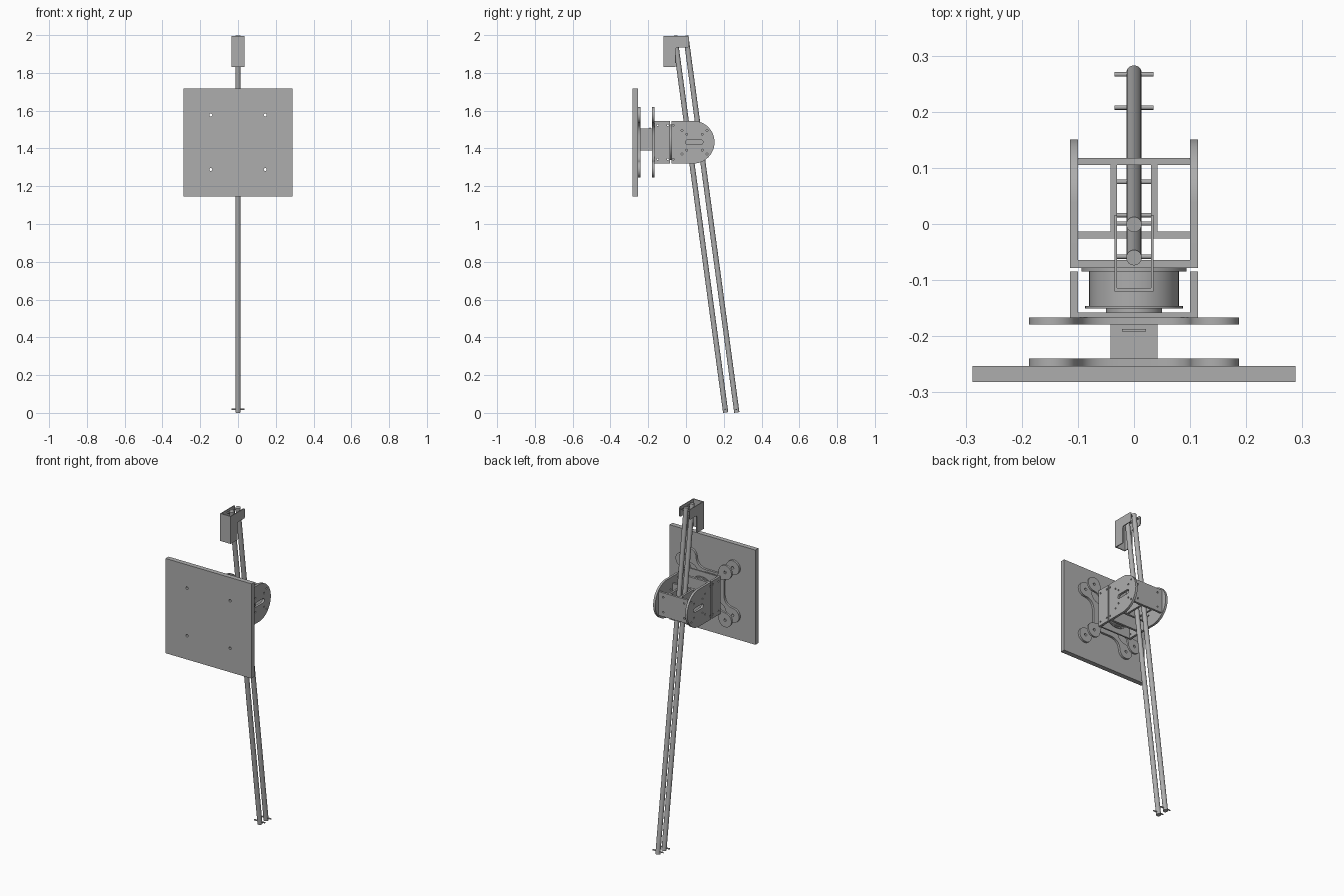
import bpy, bmesh
from math import sin, cos, pi, radians
from mathutils import Matrix, Vector

if "Cube" in bpy.data.objects:
    bpy.data.objects.remove(bpy.data.objects["Cube"])

grey = bpy.data.materials.new("plain grey")
grey.use_nodes = True
COLOUR = (0.42, 0.42, 0.42, 1)
grey.diffuse_color = COLOUR
grey.node_tree.nodes["Principled BSDF"].inputs["Base Color"].default_value = COLOUR

ZC = 1.433    # height of the head
HALF = 0.113  # half height of the head brackets


def add_object(name, bm):
    bmesh.ops.recalc_face_normals(bm, faces=bm.faces)
    mesh = bpy.data.meshes.new(name)
    bm.to_mesh(mesh)
    bm.free()
    mesh.materials.append(grey)
    obj = bpy.data.objects.new(name, mesh)
    bpy.context.collection.objects.link(obj)
    bpy.ops.object.select_all(action='DESELECT')
    bpy.context.view_layer.objects.active = obj
    obj.select_set(True)
    bpy.ops.object.shade_smooth_by_angle(angle=radians(35))
    return obj


def box(name, x, y, z):
    bm = bmesh.new()
    bmesh.ops.create_cube(bm, size=1)
    for v in bm.verts:
        v.co = [lo + (c + 0.5) * (hi - lo) for c, (lo, hi) in zip(v.co, (x, y, z))]
    return add_object(name, bm)


def rod(name, start, end, radius, sides=32):
    start, end = Vector(start), Vector(end)
    axis = end - start
    turn = axis.to_track_quat('Z', 'Y').to_matrix().to_4x4()
    bm = bmesh.new()
    bmesh.ops.create_cone(bm, cap_ends=True, segments=sides, radius1=radius, radius2=radius,
                          depth=axis.length, matrix=Matrix.Translation((start + end) / 2) @ turn)
    return add_object(name, bm)


def arc(cx, cy, r, a0, a1, n=16):
    return [(cx + r * cos(radians(a0 + (a1 - a0) * i / n)),
             cy + r * sin(radians(a0 + (a1 - a0) * i / n))) for i in range(n + 1)]


def hole(cx, cy, r):
    return arc(cx, cy, r, 0, 360)[:-1]


def plate(name, loops, axis, lo, hi):
    """Flat plate from an outline and holes, drawn in (y, z) for axis x or (x, z) for axis y."""
    curve = bpy.data.curves.new(name, 'CURVE')
    curve.dimensions = '2D'
    curve.fill_mode = 'BOTH'
    curve.extrude = (hi - lo) / 2
    for loop in loops:
        spline = curve.splines.new('POLY')
        spline.points.add(len(loop) - 1)
        for p, (a, b) in zip(spline.points, loop):
            p.co = (a, b, 0, 1)
        spline.use_cyclic_u = True
    temp = bpy.data.objects.new(name + " outline", curve)
    bpy.context.collection.objects.link(temp)
    mesh = temp.evaluated_get(bpy.context.evaluated_depsgraph_get()).to_mesh()
    bm = bmesh.new()
    bm.from_mesh(mesh)
    bpy.data.objects.remove(temp)
    bmesh.ops.remove_doubles(bm, verts=bm.verts, dist=1e-5)
    mid = (lo + hi) / 2
    for v in bm.verts:
        a, b, c = v.co
        v.co = (mid + c, a, b) if axis == 'x' else (a, mid + c, b)
    return add_object(name, bm)


def rect(a0, a1, b0, b1):
    return [(a0, b0), (a1, b0), (a1, b1), (a0, b1)]


# Twin leaning poles with cross pins at the bottom, head and top
LEAN = 0.27 / 1.994
for name, foot in (("front_pole", 0.21), ("rear_pole", 0.269)):
    rod(name, (0, foot, 0.002), (0, foot - 0.27, 1.997), 0.0138)
    for label, z in (("foot", 0.018), ("head", ZC), ("top", 1.98)):
        y = foot - LEAN * z
        rod(f"{name}_{label}_pin", (-0.035, y, z), (0.035, y, z), 0.004, 12)

# Hooked channel at the top of the poles
hook = ([(-0.118, 1.83), (-0.055, 1.83)] + arc(-0.043, 1.923, 0.012, 180, 90, 6)
        + arc(0.006, 1.945, 0.01, -90, 0, 6) + arc(0.006, 1.986, 0.01, 0, 90, 6)
        + [(-0.118, 1.996)])
for side, x in (("right", -0.035), ("left", 0.03)):
    plate(f"top_bracket_{side}_wall", [hook], 'x', x, x + 0.005)
box("top_bracket_front_wall", (-0.035, 0.035), (-0.12, -0.114), (1.83, 1.996))

# Rear clevis: rounded cheeks with a slot and bolt holes
cheek = [(-0.078, ZC - HALF)] + arc(0.038, ZC, HALF, -90, 90, 32) + [(-0.078, ZC + HALF)]
slot = arc(0.01, ZC, 0.013, 90, 270, 8) + arc(0.077, ZC, 0.013, -90, 90, 8)
bolts = [hole(0.045 + s * d, ZC + t * e, 0.005)
         for d, e in ((0.042, 0.042), (0.066, 0.062)) for s in (-1, 1) for t in (-1, 1)]
bolts += [hole(-0.068, ZC + t * 0.09, 0.005) for t in (-1, 1)]
for side, x in (("right", -0.114), ("left", 0.1)):
    plate(f"clevis_{side}_cheek", [cheek, slot] + bolts, 'x', x, x + 0.014)
box("clevis_front_wall", (-0.1, 0.1), (-0.078, -0.064), (ZC - HALF, ZC + HALF))

# Clamp box round the poles
clamp_holes = [hole(s * 0.07, ZC + t * 0.045, 0.005) for s in (-1, 1) for t in (-1, 1)]
for label, y in (("front", -0.026), ("rear", 0.105)):
    plate(f"clamp_{label}_plate", [rect(-0.1, 0.1, ZC - 0.072, ZC + 0.072)] + clamp_holes,
          'y', y, y + 0.013)
for side, x in (("right", -0.042), ("left", 0.03)):
    box(f"clamp_{side}_plate", (x, x + 0.012), (-0.013, 0.105), (ZC - 0.072, ZC + 0.072))

# Front U bracket
bracket_holes = [hole(y, ZC + t * 0.09, 0.005) for y in (-0.15, -0.096) for t in (-1, 1)]
for side, x in (("right", -0.114), ("left", 0.1)):
    plate(f"swivel_{side}_cheek", [rect(-0.167, -0.085, ZC - HALF, ZC + HALF)] + bracket_holes,
          'x', x, x + 0.014)
box("swivel_front_wall", (-0.1, 0.1), (-0.167, -0.158), (ZC - HALF, ZC + HALF))

# Turning bearing between the brackets
for name, y0, y1, r in (("bearing_rear_disc", -0.085, -0.078, 0.094),
                        ("bearing_drum", -0.146, -0.085, 0.08),
                        ("bearing_flange", -0.151, -0.146, 0.087),
                        ("bearing_hub", -0.158, -0.151, 0.05)):
    rod(name, (0, y0, ZC), (0, y1, ZC), r, 48)

# Two four-lobed mounting plates
LOBE, R, WAIST = 0.144, 0.043, 0.085
quarter = arc(LOBE, LOBE, R, -85, 175, 28)
start, control, end = Vector(quarter[-1]), Vector((0.098, WAIST)), Vector((0.03, WAIST))
neck = [start * (1 - t) ** 2 + control * 2 * t * (1 - t) + end * t * t
        for t in [i / 10 for i in range(1, 11)]]
quarter = [(y, x) for x, y in reversed(neck)] + quarter + [tuple(p) for p in neck]
lobed = []
for k in range(4):
    c, s = round(cos(k * pi / 2)), round(sin(k * pi / 2))
    lobed += [(c * x - s * z, ZC + s * x + c * z) for x, z in quarter]
corner_holes = [hole(s * LOBE, ZC + t * LOBE, 0.008) for s in (-1, 1) for t in (-1, 1)]
plate("rear_mounting_plate", [lobed] + corner_holes, 'y', -0.179, -0.167)
plate("front_mounting_plate", [lobed] + corner_holes, 'y', -0.253, -0.24)

# Hook block joining the mounting plates
box("coupling_block", (-0.042, 0.042), (-0.24, -0.179), (1.39, 1.506))
box("coupling_tab", (-0.021, 0.021), (-0.192, -0.187), (1.5, 1.51))

# Square front panel
plate("front_panel", [rect(-0.2875, 0.2875, 1.145, 1.718)] + corner_holes, 'y', -0.282, -0.253)
